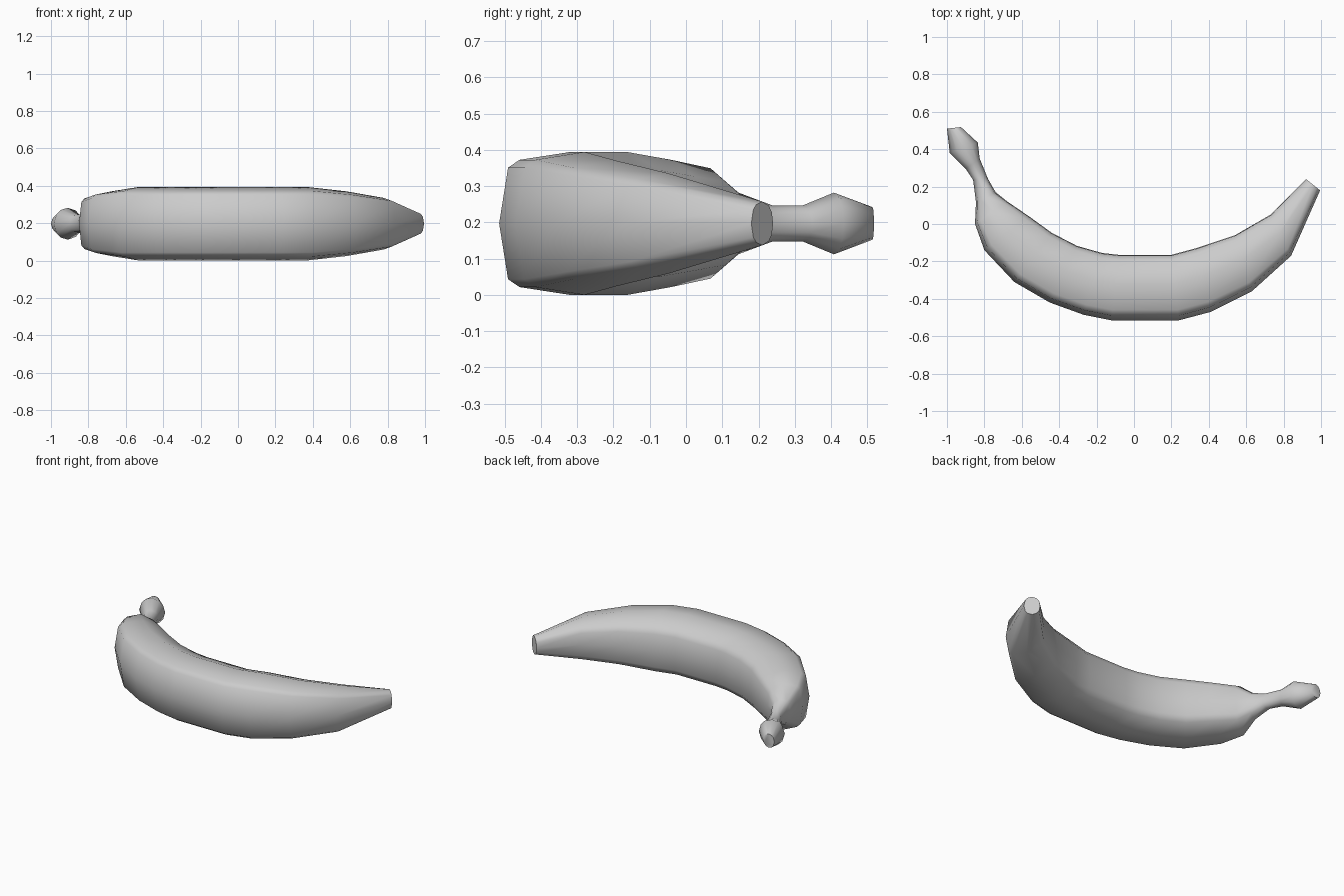
import bpy, bmesh, math

if "Cube" in bpy.data.objects:
    bpy.data.objects.remove(bpy.data.objects["Cube"])

ZC = 0.197
# stations along the fruit: outer x, y, inner x, y, half height, roundness
RINGS = [
    (-1.0, .51, -.925, .518, .045, 1),
    (-.985, .38, -.835, .435, .085, 1),
    (-.90, .295, -.825, .35, .05, 1),
    (-.86, .235, -.78, .24, .05, 1),
    (-.845, .117, -.74, .17, .085, .7),
    (-.85, 0, -.68, .122, .152, .1),
    (-.80, -.14, -.56, .04, .175, 0),
    (-.64, -.31, -.44, -.047, .197, 0),
    (-.45, -.42, -.305, -.117, .197, 0),
    (-.27, -.485, -.17, -.155, .197, 0),
    (-.12, -.515, -.08, -.165, .197, 0),
    (.24, -.515, .20, -.165, .197, 0),
    (.41, -.47, .33, -.13, .197, 0),
    (.63, -.36, .54, -.06, .173, 0),
    (.84, -.17, .73, .05, .138, .1),
    (.995, .18, .92, .24, .06, .8),
]
# half cross-sections (across, up): angular body and rounder ends
BODY = [(0, 0), (.07, .78), (.16, .89), (.56, 1), (.92, .74), (.99, .55), (1, 0)]
ROUND = [(0, 0), (.1, .6), (.25, .87), (.5, 1), (.78, .83), (.93, .5), (1, 0)]


def section(r):
    half = [(a[0] + (b[0] - a[0]) * r, a[1] + (b[1] - a[1]) * r)
            for a, b in zip(BODY, ROUND)]
    return half + [(u, -v) for u, v in half[-2:0:-1]]


# banana: loft the rings from stem to tip
bm = bmesh.new()
loops = []
for ox, oy, ix, iy, h, r in RINGS:
    loops.append([bm.verts.new((ox + (ix - ox) * u, oy + (iy - oy) * u, ZC + h * v))
                  for u, v in section(r)])
for a, b in zip(loops, loops[1:]):
    n = len(a)
    for i in range(n):
        j = (i + 1) % n
        bm.faces.new((a[i], a[j], b[j], b[i]))
bm.faces.new(loops[0])
bm.faces.new(loops[-1])
bmesh.ops.recalc_face_normals(bm, faces=bm.faces)

mesh = bpy.data.meshes.new("banana")
bm.to_mesh(mesh)
bm.free()
banana = bpy.data.objects.new("banana", mesh)
bpy.context.collection.objects.link(banana)
bpy.context.view_layer.objects.active = banana
banana.select_set(True)
bpy.ops.object.shade_smooth_by_angle(angle=math.radians(65))
